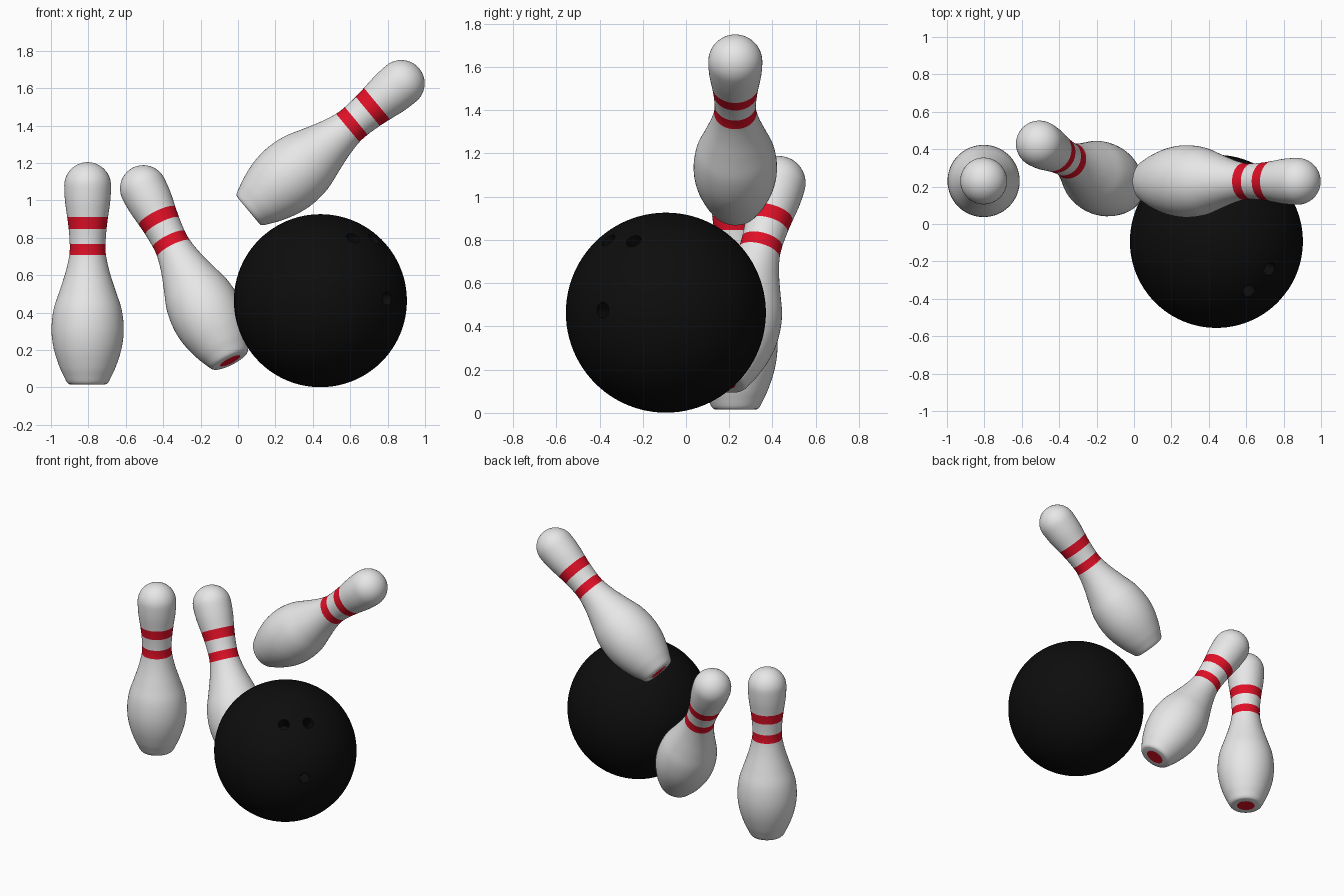
import bpy, bmesh, math
from mathutils import Vector

if "Cube" in bpy.data.objects:
    bpy.data.objects.remove(bpy.data.objects["Cube"])


def material(name, rgb):
    m = bpy.data.materials.new(name)
    m.diffuse_color = (*rgb, 1)
    m.use_nodes = True
    m.node_tree.nodes["Principled BSDF"].inputs["Base Color"].default_value = m.diffuse_color
    return m


white = material("pin white", (0.8, 0.8, 0.8))
red = material("stripe red", (0.75, 0.005, 0.02))
black = material("ball black", (0.004, 0.004, 0.004))

# Pin profile: (height, radius) from the foot up to the head
KEYS = [(0.035, 0.123), (0.09, 0.149), (0.19, 0.181), (0.29, 0.193), (0.40, 0.182),
        (0.50, 0.150), (0.60, 0.118), (0.691, 0.098), (0.75, 0.0955), (0.83, 0.101),
        (0.894, 0.109), (0.98, 0.121), (1.063, 0.125)]
BANDS = [(0.691, 0.75), (0.83, 0.894)]
HEAD_Z, HEAD_R, DISC_R = 1.063, 0.125, 0.06


def pin_profile():
    def slope(i):
        if i == len(KEYS) - 1:
            return 0.0
        a, b = KEYS[max(i - 1, 0)], KEYS[i + 1]
        return (b[1] - a[1]) / (b[0] - a[0])
    pts = [(0, DISC_R), (0, 0.095), (0.003, 0.103), (0.010, 0.110), (0.020, 0.116)]
    for i in range(len(KEYS) - 1):          # smooth curve between key points
        (z0, r0), (z1, r1) = KEYS[i], KEYS[i + 1]
        h = z1 - z0
        for k in range(4):
            t = k / 4
            r = ((2*t**3 - 3*t**2 + 1) * r0 + (t**3 - 2*t**2 + t) * h * slope(i)
                 + (3*t**2 - 2*t**3) * r1 + (t**3 - t**2) * h * slope(i + 1))
            pts.append((z0 + h * t, r))
    for k in range(12):                     # round head
        a = math.pi / 2 * k / 12
        pts.append((HEAD_Z + HEAD_R * math.sin(a), HEAD_R * math.cos(a)))
    return pts


def smooth(ob, angle):
    bpy.ops.object.select_all(action='DESELECT')
    ob.select_set(True)
    bpy.context.view_layer.objects.active = ob
    bpy.ops.object.shade_smooth_by_angle(angle=math.radians(angle))


def make_pin(name, head, base):
    """Lathe a pin whose head centre and axis are given."""
    n = 64
    bm = bmesh.new()
    rings = [[bm.verts.new((r * math.cos(2*math.pi*i/n), r * math.sin(2*math.pi*i/n), z))
              for i in range(n)] for z, r in pin_profile()]
    for lo, hi in zip(rings, rings[1:]):
        for i in range(n):
            j = (i + 1) % n
            bm.faces.new((lo[i], lo[j], hi[j], hi[i]))
    top = bm.verts.new((0, 0, HEAD_Z + HEAD_R))
    for i in range(n):
        bm.faces.new((rings[-1][i], rings[-1][(i + 1) % n], top))
    disc = bm.faces.new(rings[0][::-1])
    for f in bm.faces:                      # red neck stripes
        z = f.calc_center_median().z
        f.material_index = int(any(a < z < b for a, b in BANDS))
    disc.material_index = 1                 # red disc under the foot
    me = bpy.data.meshes.new(name)
    bm.to_mesh(me)
    bm.free()
    me.materials.append(white)
    me.materials.append(red)
    ob = bpy.data.objects.new(name, me)
    bpy.context.collection.objects.link(ob)
    axis = (Vector(head) - Vector(base)).normalized()
    ob.rotation_mode = 'QUATERNION'
    ob.rotation_quaternion = Vector((0, 0, 1)).rotation_difference(axis)
    ob.location = Vector(head) - axis * HEAD_Z
    smooth(ob, 40)


make_pin("standing_pin", (-0.804, 0.23, 1.079), (-0.804, 0.23, 0.016))
make_pin("leaning_pin", (-0.506, 0.428, 1.063), (-0.040, 0.170, 0.139))
make_pin("flying_pin", (0.873, 0.228, 1.625), (0.055, 0.228, 0.945))

# Ball
C, R = Vector((0.4405, -0.093, 0.4635)), 0.4625
bpy.ops.mesh.primitive_uv_sphere_add(segments=96, ring_count=48, radius=R, location=C)
ball = bpy.context.object
ball.name = "bowling_ball"
ball.data.materials.append(black)

# Finger holes, drilled towards the centre
for p in [(0.798, -0.386, 0.475), (0.727, -0.243, 0.798), (0.615, -0.360, 0.800)]:
    d = (Vector(p) - C).normalized()
    bpy.ops.mesh.primitive_cylinder_add(vertices=32, radius=0.036, depth=0.24, location=C + d * R,
                                        rotation=d.to_track_quat('Z', 'Y').to_euler())
    cutter = bpy.context.object
    cutter.hide_render = True
    cutter.data.materials.append(black)
    mod = ball.modifiers.new("hole", 'BOOLEAN')
    mod.operation, mod.solver, mod.object = 'DIFFERENCE', 'EXACT', cutter
    bpy.context.view_layer.objects.active = ball
    bpy.ops.object.modifier_apply(modifier=mod.name)
    bpy.data.objects.remove(cutter)
smooth(ball, 40)
